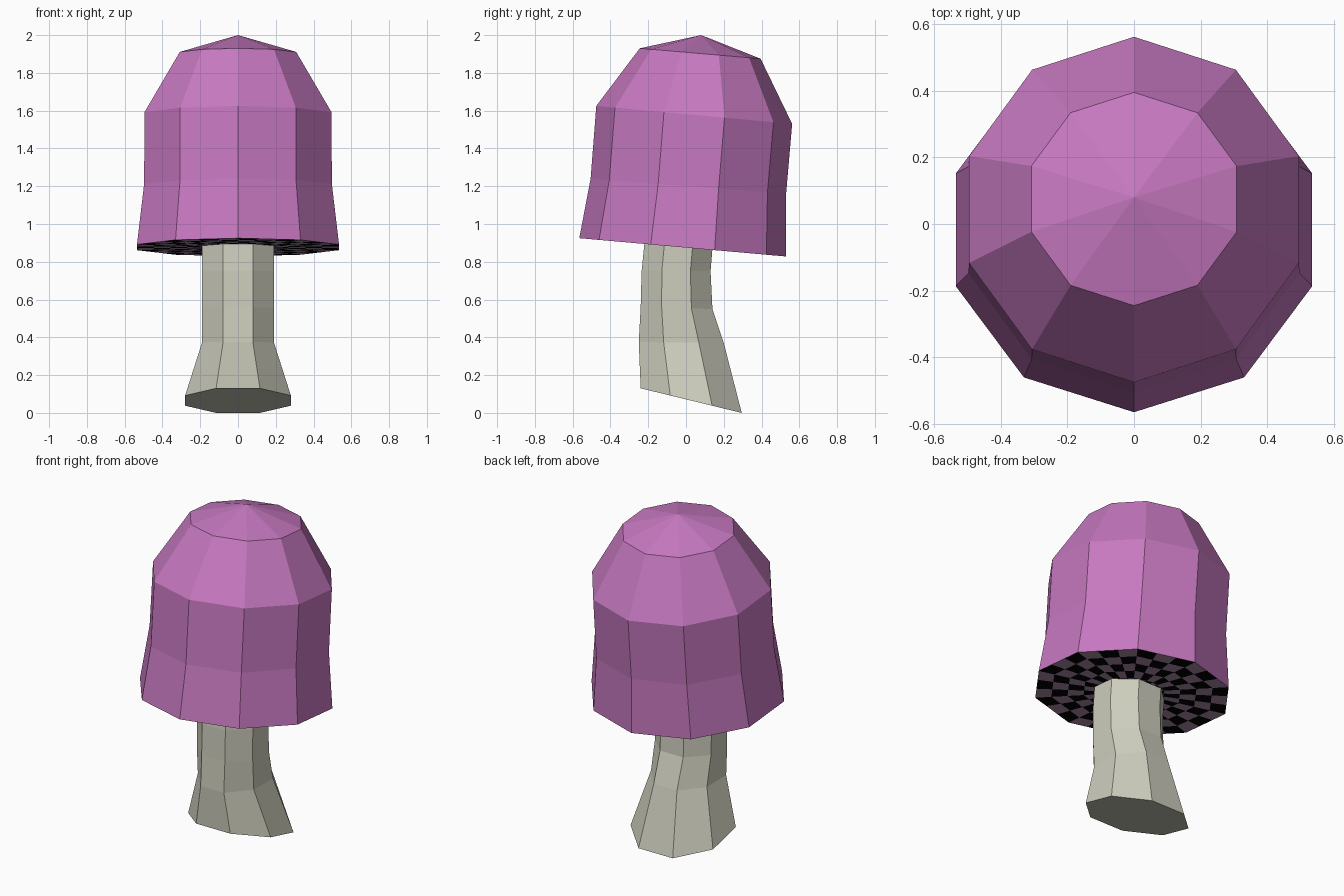
import bpy, bmesh, math

cube = bpy.data.objects.get("Cube")
if cube:
    bpy.data.objects.remove(cube, do_unlink=True)


def material(name, rgb):
    m = bpy.data.materials.new(name)
    m.use_nodes = True
    m.diffuse_color = (*rgb, 1)
    bsdf = m.node_tree.nodes["Principled BSDF"]
    bsdf.inputs["Base Color"].default_value = (*rgb, 1)
    bsdf.inputs["Roughness"].default_value = 0.9
    return m


def ring(bm, sides, start, rx, front, back):
    """Tilted ring of vertices; front and back are the (y, z) ends."""
    cy, cz = (front[0] + back[0]) / 2, (front[1] + back[1]) / 2
    hy, hz = (back[0] - front[0]) / 2, (back[1] - front[1]) / 2
    verts = []
    for i in range(sides):
        a = start + math.tau * i / sides
        s = math.sin(a)
        verts.append(bm.verts.new((rx * math.cos(a), cy + hy * s, cz + hz * s)))
    return verts


def bridge(bm, lower, upper):
    n = len(lower)
    return [bm.faces.new((lower[i], lower[(i + 1) % n], upper[(i + 1) % n], upper[i]))
            for i in range(n)]


def finish(bm, name, mats):
    me = bpy.data.meshes.new(name)
    bm.to_mesh(me)
    bm.free()
    for m in mats:
        me.materials.append(m)
    ob = bpy.data.objects.new(name, me)
    bpy.context.collection.objects.link(ob)
    return ob


purple = material("cap purple", (0.57, 0.19, 0.53))
cream = material("stem cream", (0.61, 0.61, 0.51))
black = material("gill black", (0.0, 0.0, 0.0))
lilac = material("gill lilac", (0.40, 0.25, 0.38))

# Cap shell: ten-sided tilted rings closed by a shallow point
CAP = [
    (0.5625, (-0.565, 0.925), (0.530, 0.828)),
    (0.5225, (-0.505, 1.240), (0.530, 1.160)),
    (0.5205, (-0.475, 1.625), (0.562, 1.530)),
    (0.3240, (-0.245, 1.930), (0.395, 1.875)),
]
bm = bmesh.new()
rings = [ring(bm, 10, -math.pi / 2, *r) for r in CAP]
for lo, hi in zip(rings, rings[1:]):
    bridge(bm, lo, hi)
apex = bm.verts.new((0, 0.08, 2.0))
for i in range(10):
    bm.faces.new((rings[-1][i], rings[-1][(i + 1) % 10], apex))
finish(bm, "mushroom_cap", [purple])

# Underside: rings of alternating cells inside the cap's lower edge
bm = bmesh.new()
rim = ring(bm, 10, -math.pi / 2, *CAP[0])
rim_co = [v.co.copy() for v in rim]
bmesh.ops.delete(bm, geom=rim, context='VERTS')
centre = sum(rim_co[1:], rim_co[0].copy()) / 10
SPLIT, BANDS = 3, 6
outline = [rim_co[i].lerp(rim_co[(i + 1) % 10], k / SPLIT)
           for i in range(10) for k in range(SPLIT)]
bands = [[bm.verts.new(centre.lerp(p, b / BANDS)) for p in outline]
         for b in range(1, BANDS + 1)]
for b, (inner, outer) in enumerate(zip(bands, bands[1:])):
    for i, f in enumerate(bridge(bm, inner, outer)):
        f.material_index = (i + b) % 2
        f.normal_flip()
bm.faces.new(bands[0]).normal_flip()
bm.normal_update()
for f in bm.faces:
    if f.normal.z > 0:
        f.normal_flip()
finish(bm, "cap_underside", [black, lilac])

# Stem: eight-sided, flat side to the front, flared and bent at the foot
K = 1 / math.cos(math.pi / 8)
STEM = [
    (0.28, (-0.24, 0.13), (0.295, 0.0)),
    (0.19, (-0.25, 0.375), (0.20, 0.37)),
    (0.19, (-0.24, 0.56), (0.14, 0.55)),
    (0.19, (-0.235, 0.75), (0.13, 0.75)),
    (0.19, (-0.22, 0.90), (0.14, 0.868)),
]
bm = bmesh.new()
rings = []
for rx, f, b in STEM:
    # widen the ends so that the flat sides land on the given points
    grow = [(f[j] + b[j]) / 2 - (b[j] - f[j]) / 2 * K for j in (0, 1)]
    far = [(f[j] + b[j]) / 2 + (b[j] - f[j]) / 2 * K for j in (0, 1)]
    rings.append(ring(bm, 8, math.pi / 8, rx * K, grow, far))
for lo, hi in zip(rings, rings[1:]):
    bridge(bm, lo, hi)
bm.faces.new(rings[0][::-1])
bm.faces.new(rings[-1])
finish(bm, "stem", [cream])
